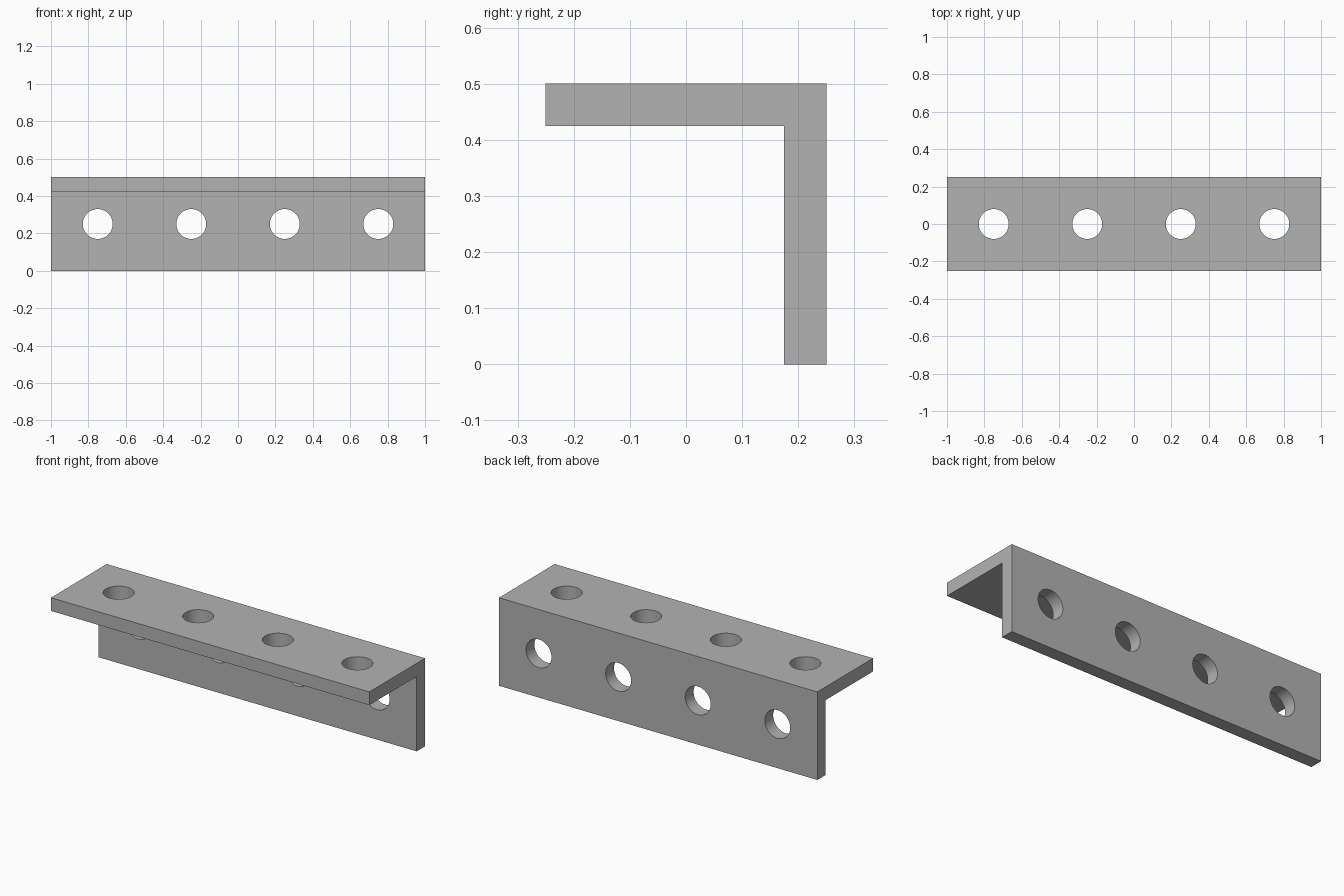
import bpy
import bmesh
from math import radians
from mathutils import Matrix, Vector

cube = bpy.data.objects.get("Cube")
if cube:
    bpy.data.objects.remove(cube, do_unlink=True)

LENGTH, LEG, THICK = 2.0, 0.5, 0.075
HOLE_RADIUS, HOLE_COUNT = 0.08, 4


def make_object(name, bm):
    bmesh.ops.recalc_face_normals(bm, faces=bm.faces)
    mesh = bpy.data.meshes.new(name)
    bm.to_mesh(mesh)
    bm.free()
    obj = bpy.data.objects.new(name, mesh)
    bpy.context.collection.objects.link(obj)
    return obj


# Plain grey metal
grey = bpy.data.materials.new("grey_metal")
grey.use_nodes = True
grey.diffuse_color = (0.45, 0.45, 0.45, 1)
grey.node_tree.nodes["Principled BSDF"].inputs["Base Color"].default_value = grey.diffuse_color

# L-shaped section extruded along the length
back, front = LEG / 2, -LEG / 2
profile = [(front, LEG), (front, LEG - THICK), (back - THICK, LEG - THICK),
           (back - THICK, 0), (back, 0), (back, LEG)]
bm = bmesh.new()
end = bm.faces.new([bm.verts.new((-LENGTH / 2, y, z)) for y, z in profile])
swept = bmesh.ops.extrude_face_region(bm, geom=[end], use_keep_orig=True)
bmesh.ops.translate(bm, vec=(LENGTH, 0, 0),
                    verts=[v for v in swept["geom"] if isinstance(v, bmesh.types.BMVert)])
bracket = make_object("angle_bracket", bm)
bracket.data.materials.append(grey)

# Cutters for the row of bolt holes in each leg
bm = bmesh.new()
pitch = LENGTH / HOLE_COUNT
for i in range(HOLE_COUNT):
    x = (i + 0.5) * pitch - LENGTH / 2
    through_top = Matrix.Translation(Vector((x, 0, LEG - THICK / 2)))
    through_back = (Matrix.Translation(Vector((x, back - THICK / 2, LEG / 2)))
                    @ Matrix.Rotation(radians(90), 4, "X"))
    for placement in (through_top, through_back):
        bmesh.ops.create_cone(bm, cap_ends=True, segments=48, radius1=HOLE_RADIUS,
                              radius2=HOLE_RADIUS, depth=THICK * 2, matrix=placement)
cutter = make_object("hole_cutter", bm)
cutter.data.materials.append(grey)
cutter.hide_render = True

# Drill the holes, then drop the cutter
drill = bracket.modifiers.new("bolt_holes", "BOOLEAN")
drill.operation = "DIFFERENCE"
drill.solver = "EXACT"
drill.object = cutter
bpy.ops.object.select_all(action="DESELECT")
bpy.context.view_layer.objects.active = bracket
bracket.select_set(True)
bpy.ops.object.modifier_apply(modifier=drill.name)
bpy.data.objects.remove(cutter, do_unlink=True)

# Smooth hole walls, sharp edges elsewhere
bpy.ops.object.shade_smooth_by_angle(angle=radians(30))
